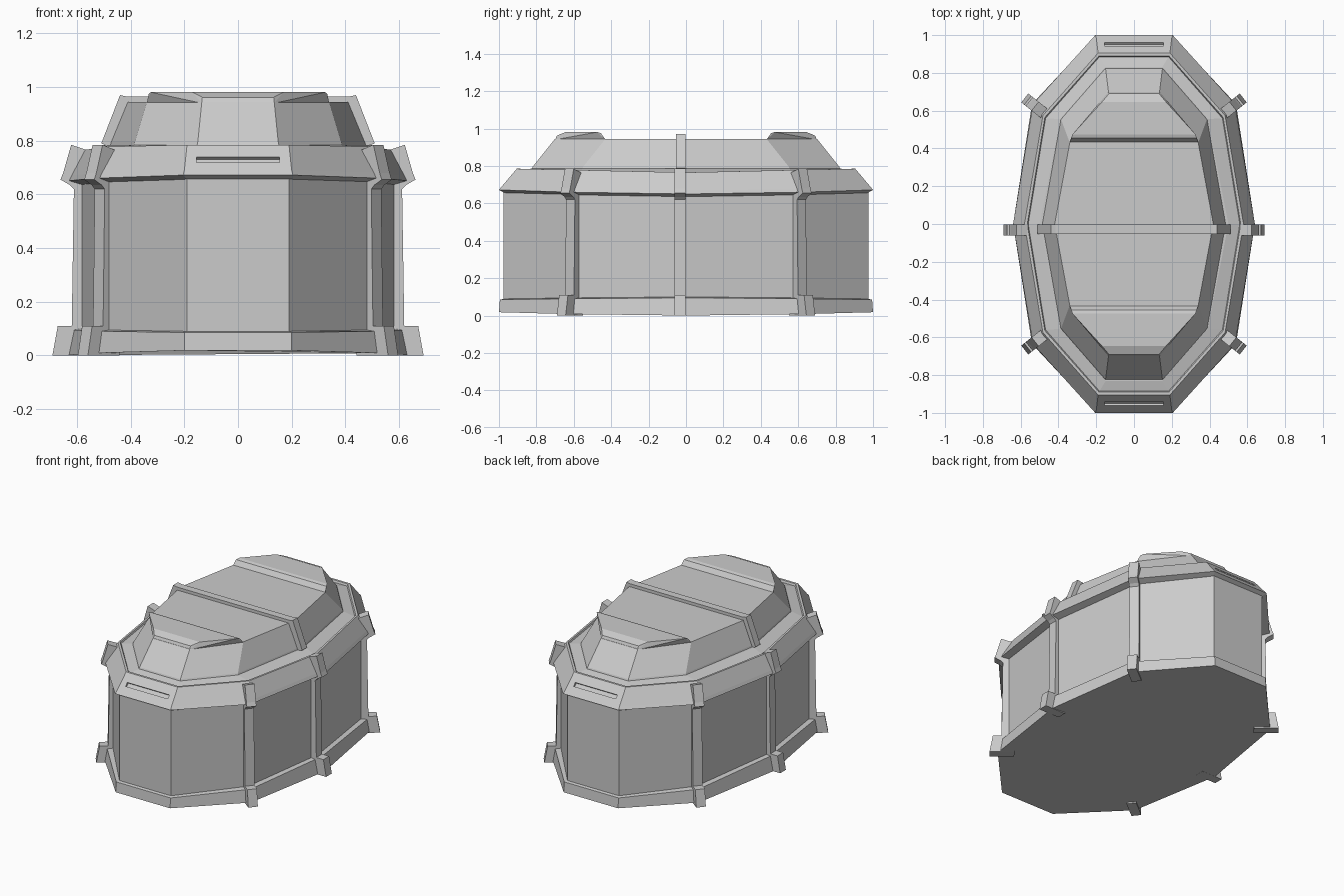
import bpy, bmesh, math
from mathutils import Vector

if "Cube" in bpy.data.objects:
    bpy.data.objects.remove(bpy.data.objects["Cube"])


def make_object(name, bm):
    bmesh.ops.recalc_face_normals(bm, faces=bm.faces)
    mesh = bpy.data.meshes.new(name)
    bm.to_mesh(mesh)
    bm.free()
    ob = bpy.data.objects.new(name, mesh)
    bpy.context.collection.objects.link(ob)
    return ob


def ten_sided(a, b, c):
    """Ring from three quarter points: end corner, shoulder, middle."""
    right = [a, b, c, (b[0], -b[1], b[2]), (a[0], -a[1], a[2])]
    return right + [(-x, y, z) for x, y, z in reversed(right)]


def loft(name, sections):
    bm = bmesh.new()
    rings = [[bm.verts.new(p) for p in ten_sided(*s)] for s in sections]
    for lo, hi in zip(rings, rings[1:]):
        for i in range(10):
            j = (i + 1) % 10
            bm.faces.new((lo[i], lo[j], hi[j], hi[i]))
    bm.faces.new(rings[0])
    bm.faces.new(rings[-1])
    return make_object(name, bm)


def extrude_profile(name, profile, origin, angle, width):
    """Radial/height profile, swept sideways by width about its origin."""
    out = Vector((math.cos(angle), math.sin(angle), 0))
    side = Vector((-out.y, out.x, 0))
    bm = bmesh.new()
    loops = [[bm.verts.new(Vector(origin) + out * r + side * s + Vector((0, 0, z)))
              for r, z in profile] for s in (-width / 2, width / 2)]
    n = len(profile)
    for i in range(n):
        j = (i + 1) % n
        bm.faces.new((loops[0][i], loops[0][j], loops[1][j], loops[1][i]))
    for lp in loops:
        bm.faces.new(lp)
    return make_object(name, bm)


# Base flange
loft("base_flange", [
    [(.2, 1, .018), (.54, .635, .008), (.64, 0, 0)],
    [(.2, .995, .085), (.53, .625, .09), (.62, 0, .095)],
    [(.19, .97, .09), (.5, .6, .095), (.59, 0, .1)]])

# Main wall
loft("body_wall", [
    [(.19, .975, .05), (.5, .605, .05), (.592, 0, .05)],
    [(.19, .975, .68), (.5, .605, .68), (.592, 0, .68)]])

# Sloping upper rim with groove and ledge
rim = loft("upper_rim", [
    [(.19, .97, .655), (.5, .6, .645), (.59, 0, .635)],
    [(.205, 1, .672), (.535, .635, .66), (.64, 0, .65)],
    [(.2, .985, .69), (.528, .625, .68), (.63, 0, .67)],
    [(.19, .905, .785), (.482, .575, .778), (.58, 0, .765)],
    [(.185, .89, .785), (.472, .565, .778), (.565, 0, .765)],
    [(.183, .885, .772), (.468, .56, .768), (.56, 0, .755)],
    [(.15, .83, .785), (.39, .555, .785), (.5, 0, .785)]])

# Slots cut into both ends of the rim
for s in (-1, 1):
    bpy.ops.mesh.primitive_cube_add(size=1, location=(0, s * .953, .73),
                                    rotation=(-s * math.atan2(.095, .08), 0, 0))
    cutter = bpy.context.object
    cutter.name = "slot_cutter"
    cutter.scale = (.31, .026, .03)
    cutter.hide_render = True
    cutter.hide_set(True)
    mod = rim.modifiers.new("slot", 'BOOLEAN')
    mod.operation = 'DIFFERENCE'
    mod.solver = 'EXACT'
    mod.object = cutter

# Corner ribs with a foot and a rim clamp
rib = [(-.05, 0), (.1, 0), (.08, .11), (.028, .11), (.02, .62), (.035, .635),
       (.07, .655), (.06, .68), (.03, .785), (-.03, .765), (-.05, .7)]
for sx in (-1, 1):
    for sy in (-1, 0, 1):
        x, y = (.5, .605 * sy) if sy else (.592, -.032)
        ang = math.atan2(.62 * sy, .78 * sx)
        extrude_profile("corner_rib", rib, (sx * x, y, 0), ang, .06)

# Lid
loft("lid", [
    [(.155, .83, .77), (.39, .56, .77), (.49, 0, .77)],
    [(.15, .82, .795), (.385, .55, .795), (.482, 0, .795)],
    [(.135, .70, .945), (.34, .43, .945), (.42, 0, .945)]])

# Raised ends of the lid
for s in (-1, 1):
    bm = bmesh.new()
    for x, y, z in [(.34, .43, .94), (.135, .70, .94), (.333, .455, .975),
                    (.325, .475, .981), (.17, .645, .981), (.133, .69, .962)]:
        for sx in (-1, 1):
            bm.verts.new((sx * x, s * y, z))
    bmesh.ops.convex_hull(bm, input=bm.verts)
    bmesh.ops.dissolve_limit(bm, angle_limit=.01, verts=bm.verts, edges=bm.edges)
    make_object("raised_lid_end", bm)

# Strap across the lid
strap = [(-.51, .79), (-.44, .97), (-.415, .965), (.415, .965), (.44, .97),
         (.51, .79), (.46, .77), (-.46, .77)]
extrude_profile("lid_strap", strap, (0, -.028, 0), 0, .05)
